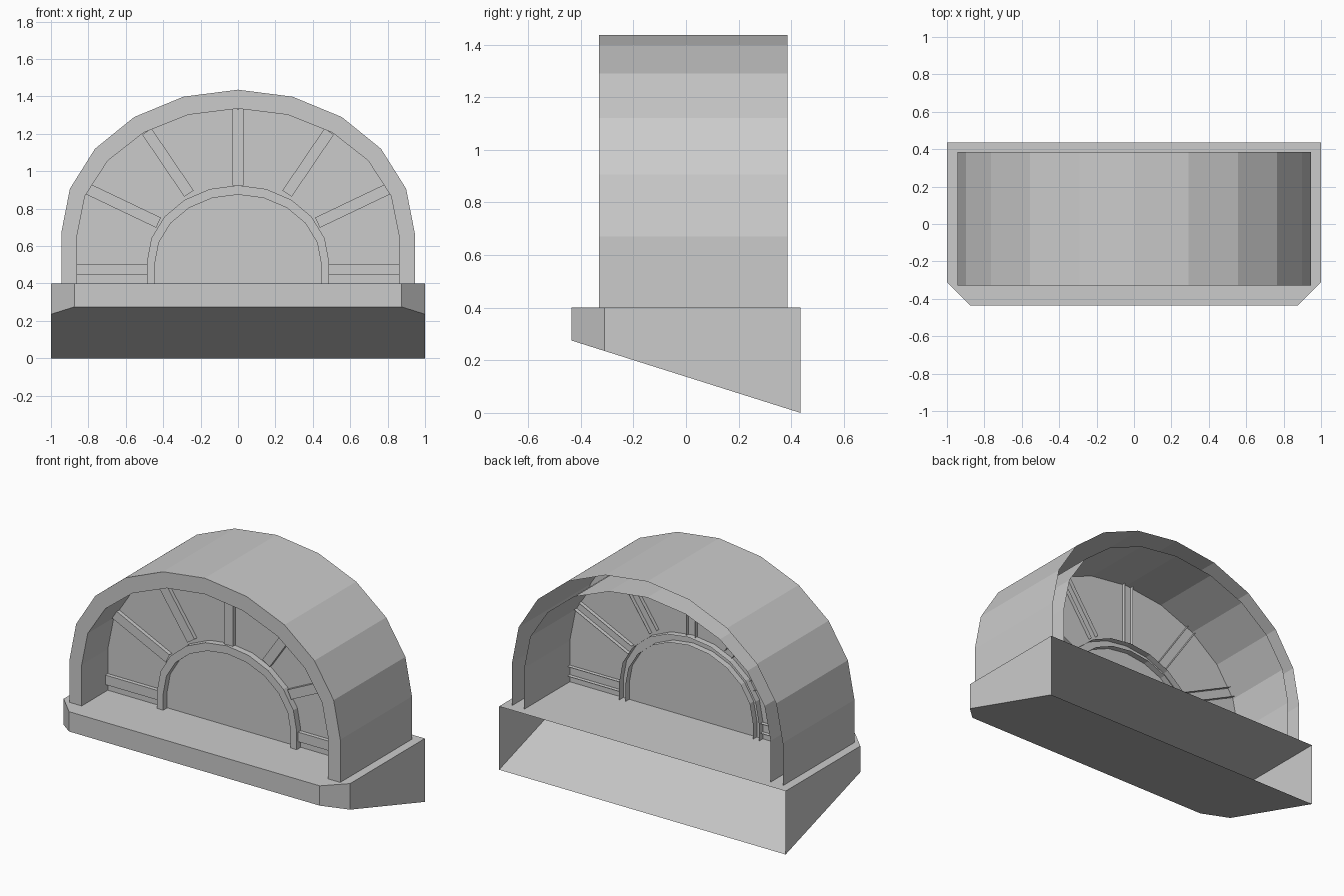
import bpy
from math import sin, cos, pi, hypot

if "Cube" in bpy.data.objects:
    bpy.data.objects.remove(bpy.data.objects["Cube"])


def make(name, verts, faces):
    mesh = bpy.data.meshes.new(name)
    mesh.from_pydata(verts, [], faces)
    mesh.update()
    obj = bpy.data.objects.new(name, mesh)
    bpy.context.collection.objects.link(obj)
    return obj


def arch(half_width, spring, rise, base=0.4, segments=10):
    """Half ellipse on straight legs, running from right foot to left foot (x, z)."""
    curve = [(half_width * cos(pi * i / segments), spring + rise * sin(pi * i / segments))
             for i in range(segments + 1)]
    return [(half_width, base)] + curve + [(-half_width, base)]


def open_shell(name, outer, inner, front, back):
    """Front face between two lines plus both side walls, left open at the back."""
    n = len(outer)
    verts = [(x, y, z) for line in (outer, inner) for y in (front, back) for x, z in line]
    faces = []
    for i in range(n - 1):
        o, ob, k, kb = i, n + i, 2 * n + i, 3 * n + i
        faces += [(k, o, o + 1, k + 1),
                  (o + 1, o, ob, ob + 1),
                  (k, k + 1, kb + 1, kb)]
    return make(name, verts, faces)


# Sill: chamfered front corners, sloping underside, open at the back
outline = [(1, 0.435), (-1, 0.435), (-1, -0.31), (-0.875, -0.435), (0.875, -0.435), (1, -0.31)]
n = len(outline)
top = [(x, y, 0.4) for x, y in outline]
bottom = [(x, y, 0.275 * (0.435 - y) / 0.87) for x, y in outline]
sides = [(i, n + i, n + (i + 1) % n, (i + 1) % n) for i in range(1, n)]
make("sill", top + bottom, [tuple(range(n)), tuple(reversed(range(n, 2 * n)))] + sides)

# Outer arch frame
opening = arch(0.86, 0.66, 0.675)
open_shell("arch_frame", arch(0.945, 0.67, 0.766), opening, -0.33, 0.385)

# Flat window pane filling the arch
make("window_pane", [(x, -0.07, z) for x, z in opening], [tuple(range(len(opening)))])

# Small inner arch
open_shell("inner_arch", arch(0.487, 0.515, 0.41), arch(0.445, 0.505, 0.37), -0.11, -0.03)


# Radiating glazing bars
def bar(name, p, q, width=0.06):
    dx, dz = q[0] - p[0], q[1] - p[1]
    s = width / 2 / hypot(dx, dz)
    right = [(x + dz * s, z - dx * s) for x, z in (p, q)]
    left = [(x - dz * s, z + dx * s) for x, z in (p, q)]
    open_shell(name, right, left, -0.095, -0.045)


bar("glazing_bar_top", (0, 0.923), (0, 1.333))
spokes = [((0.487, 0.475), (0.86, 0.475)),
          ((0.425, 0.725), (0.80, 0.904)),
          ((0.262, 0.88), (0.487, 1.212))]
for i, (p, q) in enumerate(spokes):
    for side, label in ((1, "right"), (-1, "left")):
        bar(f"glazing_bar_{label}_{i + 1}", (side * p[0], p[1]), (side * q[0], q[1]))
